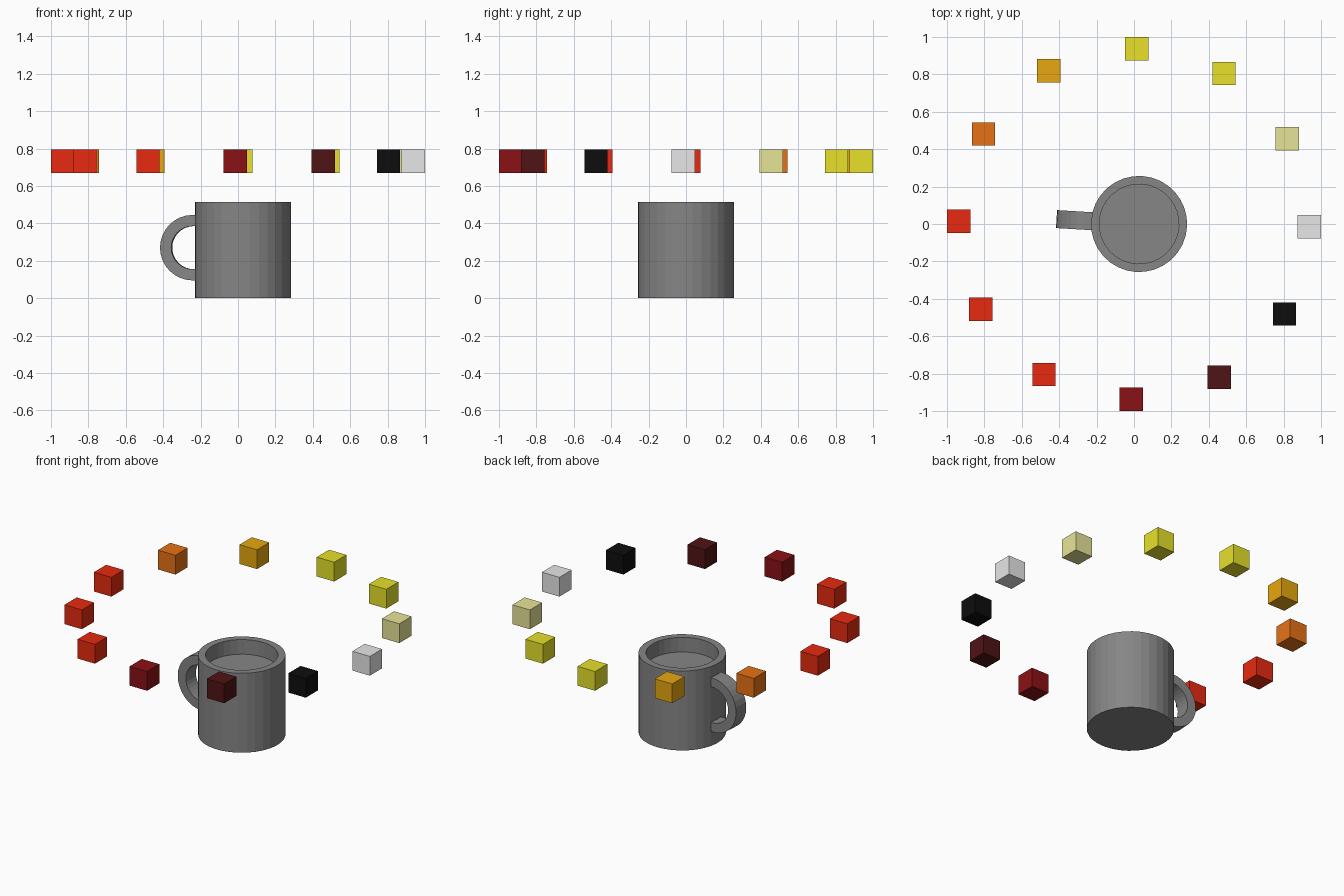
import bpy, bmesh
from math import sin, cos, pi, radians
from mathutils import Matrix, Vector

if "Cube" in bpy.data.objects:
    bpy.data.objects.remove(bpy.data.objects["Cube"])


def linear(c):
    return c / 12.92 if c <= 0.04045 else ((c + 0.055) / 1.055) ** 2.4


def material(name, hexcode):
    rgb = [linear(int(hexcode[i:i + 2], 16) / 255) for i in (0, 2, 4)] + [1]
    m = bpy.data.materials.new(name)
    m.use_nodes = True
    m.diffuse_color = rgb
    m.node_tree.nodes["Principled BSDF"].inputs["Base Color"].default_value = rgb
    return m


def finish(bm, name, mat):
    bmesh.ops.recalc_face_normals(bm, faces=bm.faces)
    me = bpy.data.meshes.new(name)
    bm.to_mesh(me)
    bm.free()
    me.materials.append(mat)
    ob = bpy.data.objects.new(name, me)
    bpy.context.collection.objects.link(ob)
    return ob


palette = {
    "white": "ffffff", "khaki": "fdfaa6", "yellow": "fdf62f", "amber": "fdb812",
    "orange": "ff7e18", "red": "ff2f13", "dark red": "8b1115",
    "maroon": "501315", "black": "0d0d0f", "mug grey": "868686",
}
mats = {n: material(n, h) for n, h in palette.items()}

# Mug placement: slightly turned about its own axis
place = Matrix.Translation((0.027, 0, 0)) @ Matrix.Rotation(radians(-3.4), 4, "Z")

# Mug body: a lathed profile with a raised inner floor
R, RIM, H, FLOOR, SIDES = 0.257, 0.213, 0.515, 0.42, 32
bm = bmesh.new()
profile = [(R, 0), (R, H), (RIM, H), (RIM, FLOOR)]
rings = [[bm.verts.new((r * cos(2 * pi * i / SIDES), r * sin(2 * pi * i / SIDES), z))
          for i in range(SIDES)] for r, z in profile]
for a, b in zip(rings, rings[1:]):
    for i in range(SIDES):
        j = (i + 1) % SIDES
        bm.faces.new((a[i], a[j], b[j], b[i]))
bm.faces.new(rings[0])
bm.faces.new(rings[-1])
finish(bm, "mug_body", mats["mug grey"]).matrix_world = place

# Handle: a half ring of rectangular section whose ends sink into the wall
OUTER, INNER, HALF, STEPS = 0.175, 0.115, 0.048, 16
centre = Vector((-0.267, 0, 0.27))
bm = bmesh.new()
sections = []
for k in range(-1, STEPS + 2):
    t = pi / 2 + pi * min(max(k, 0), STEPS) / STEPS
    shift = 0.035 if k in (-1, STEPS + 1) else 0
    sections.append([bm.verts.new(centre + Vector((r * cos(t) + shift, y, r * sin(t))))
                     for r, y in ((OUTER, -HALF), (OUTER, HALF), (INNER, HALF), (INNER, -HALF))])
for a, b in zip(sections, sections[1:]):
    for i in range(4):
        j = (i + 1) % 4
        bm.faces.new((a[i], a[j], b[j], b[i]))
bm.faces.new(sections[0])
bm.faces.new(sections[-1])
finish(bm, "mug_handle", mats["mug grey"]).matrix_world = place

# Ring of floating cubes, counter-clockwise from the left side
order = ["white", "khaki", "yellow", "yellow", "amber", "orange",
         "red", "red", "red", "dark red", "maroon", "black"]
for k, colour in enumerate(order):
    a = radians(30 * k - 0.9)
    bm = bmesh.new()
    bmesh.ops.create_cube(bm, size=0.125)
    ob = finish(bm, f"floating_cube_{k + 1}", mats[colour])
    ob.location = (0.9375 * cos(a), 0.9375 * sin(a), 0.732)
